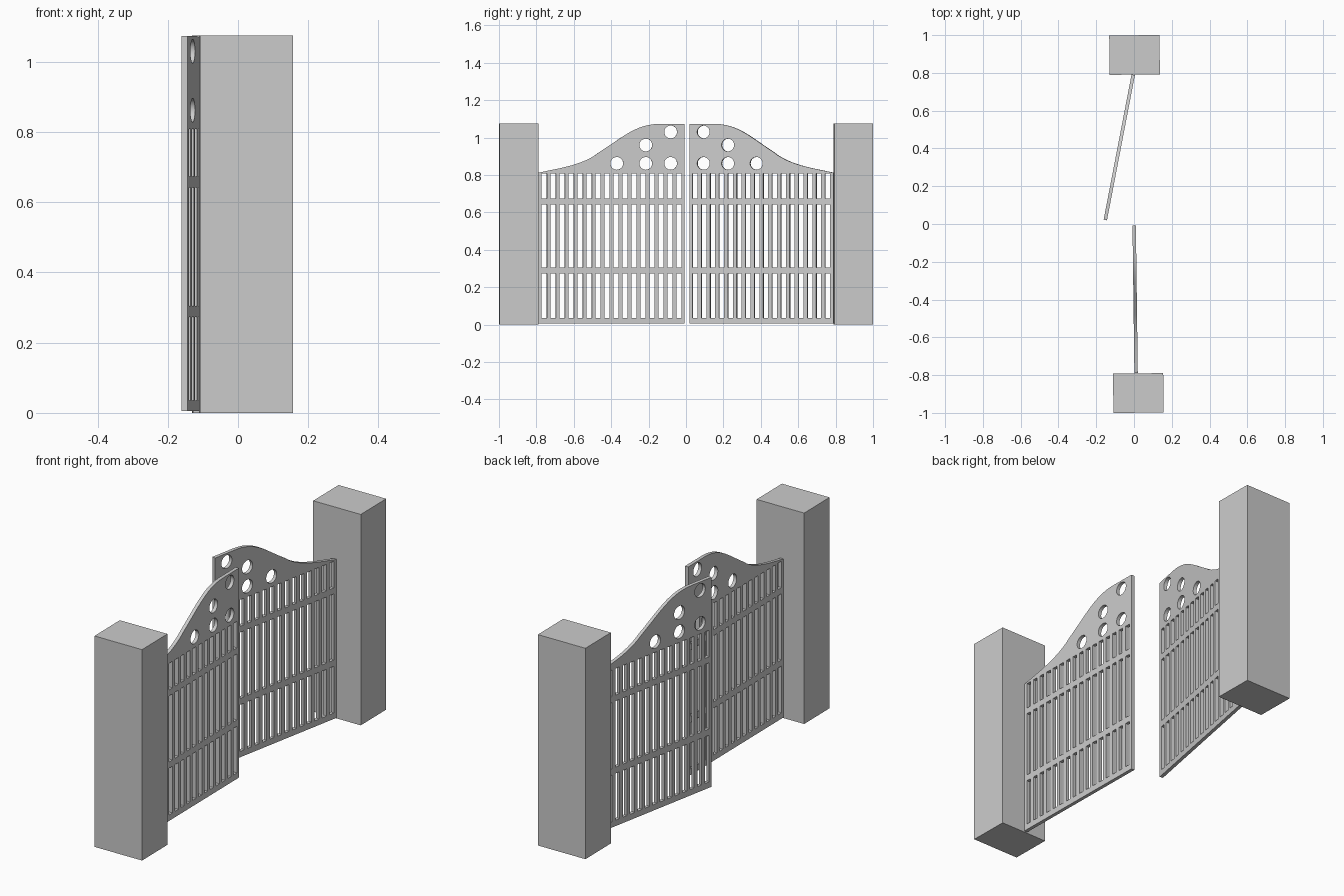
import bpy, bmesh, math
from mathutils import Matrix, Vector
from mathutils.geometry import interpolate_bezier

cube = bpy.data.objects.get("Cube")
if cube:
    bpy.data.objects.remove(cube, do_unlink=True)

grey = bpy.data.materials.new("plain_grey")
grey.use_nodes = True
colour = (0.6, 0.6, 0.6, 1)
grey.diffuse_color = colour
grey.node_tree.nodes["Principled BSDF"].inputs["Base Color"].default_value = colour

HEIGHT = 1.075
LEAF = 0.783        # leaf width
BOTTOM = 0.005
THICK = 0.018


def add_object(name, mesh):
    obj = bpy.data.objects.new(name, mesh)
    bpy.context.collection.objects.link(obj)
    mesh.materials.append(grey)
    return obj


def post(name, x, y):
    bm = bmesh.new()
    bmesh.ops.create_cube(bm, size=1)
    bmesh.ops.scale(bm, vec=(0.266, 0.208, HEIGHT), verts=bm.verts)
    mesh = bpy.data.meshes.new(name)
    bm.to_mesh(mesh)
    bm.free()
    obj = add_object(name, mesh)
    obj.location = (x, y, HEIGHT / 2)
    obj.rotation_euler.z = math.radians(0.7)


def loop(curve, points):
    spline = curve.splines.new('POLY')
    spline.points.add(len(points) - 1)
    for p, (x, z) in zip(spline.points, points):
        p.co = (x, z, 0, 1)
    spline.use_cyclic_u = True


def leaf_mesh():
    curve = bpy.data.curves.new("leaf_profile", 'CURVE')
    curve.dimensions = '2D'
    curve.fill_mode = 'BOTH'
    curve.extrude = THICK / 2

    # Outline with an S-shaped top edge
    top = []
    for seg in (((0, 0.812), (0.10, 0.835), (0.24, 0.85), (0.33, 0.925)),
                ((0.33, 0.925), (0.45, 1.0), (0.52, 1.073), (0.65, 1.073))):
        pts = interpolate_bezier(*[Vector((*p, 0)) for p in seg], 13)
        top += [(p.x, p.y) for p in pts[:-1]]
    top += [(0.65, 1.073), (LEAF, 1.073)]
    loop(curve, [(LEAF, BOTTOM), (0, BOTTOM)] + top)

    # Three rows of slots between the bars
    for z0, z1 in ((0.035, 0.273), (0.305, 0.642), (0.673, 0.808)):
        for i in range(16):
            x = 0.032 + i * 0.0481
            a, b = x - 0.0135, x + 0.0135
            loop(curve, [(a, z0), (b, z0), (b, z1), (a, z1)])

    # Round holes in the top panel
    for x, z in ((0.708, 1.03), (0.575, 0.96), (0.708, 0.862), (0.575, 0.862), (0.42, 0.862)):
        angles = [math.tau * k / 32 for k in range(32)]
        loop(curve, [(x + 0.034 * math.cos(t), z + 0.034 * math.sin(t)) for t in angles])

    temp = bpy.data.objects.new("leaf_profile", curve)
    bpy.context.collection.objects.link(temp)
    graph = bpy.context.evaluated_depsgraph_get()
    mesh = bpy.data.meshes.new_from_object(temp.evaluated_get(graph))
    bpy.data.objects.remove(temp, do_unlink=True)
    mesh.materials.clear()

    bm = bmesh.new()
    bm.from_mesh(mesh)
    bmesh.ops.remove_doubles(bm, verts=bm.verts, dist=0.0001)
    bmesh.ops.recalc_face_normals(bm, faces=bm.faces)
    bm.to_mesh(mesh)
    bm.free()
    return mesh


def leaf(name, hinge, free_end):
    # Stand the flat leaf upright, running from its hinge to its free end
    mesh = leaf_mesh()
    along = Vector((free_end[0] - hinge[0], free_end[1] - hinge[1], 0)).normalized()
    up = Vector((0, 0, 1))
    turn = Matrix((along, up, along.cross(up))).transposed().to_4x4()
    mesh.transform(Matrix.Translation((*hinge, 0)) @ turn)
    obj = add_object(name, mesh)
    bpy.ops.object.select_all(action='DESELECT')
    obj.select_set(True)
    bpy.context.view_layer.objects.active = obj
    bpy.ops.object.shade_smooth_by_angle(angle=math.radians(30))


post("front_post", 0.023, -0.895)
post("back_post", 0.003, 0.895)
leaf("closed_gate", (0.011, -0.79), (0.001, -0.007))
leaf("ajar_gate", (-0.004, 0.79), (-0.152, 0.021))
